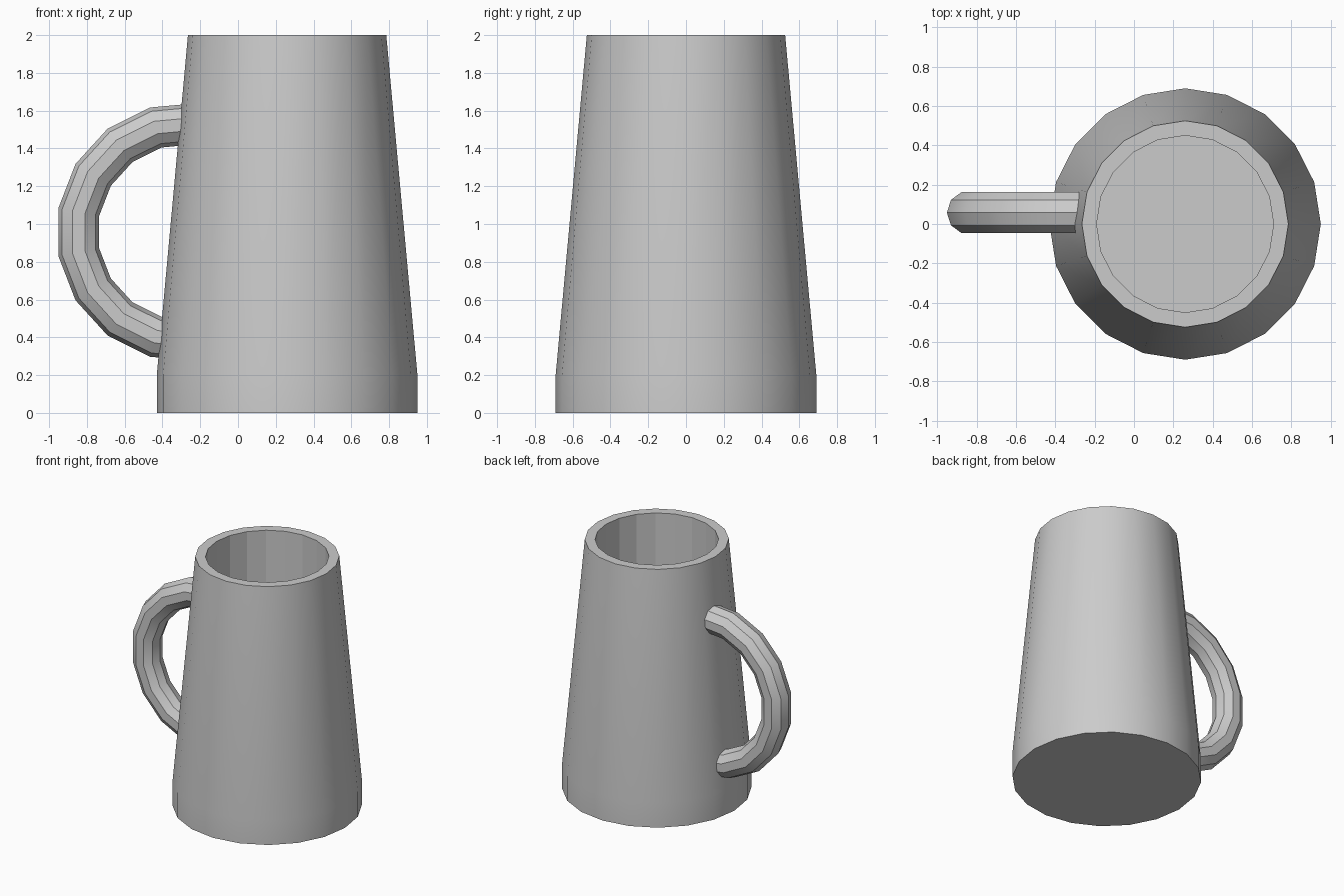
import bpy, bmesh
from math import sin, cos, pi, radians

if "Cube" in bpy.data.objects:
    bpy.data.objects.remove(bpy.data.objects["Cube"])


def loft(bm, rings):
    """Skin a list of closed vertex rings, cap both ends, return faces per band."""
    loops = [[bm.verts.new(p) for p in ring] for ring in rings]
    n = len(loops[0])
    bands = []
    for a, b in zip(loops, loops[1:]):
        bands.append([bm.faces.new((a[i], a[(i + 1) % n], b[(i + 1) % n], b[i]))
                      for i in range(n)])
    bm.faces.new(loops[0][::-1])
    bm.faces.new(loops[-1])
    bmesh.ops.recalc_face_normals(bm, faces=bm.faces[:])
    return bands


def finish(bm, name, location):
    mesh = bpy.data.meshes.new(name)
    bm.to_mesh(mesh)
    bm.free()
    obj = bpy.data.objects.new(name, mesh)
    obj.location = location
    bpy.context.collection.objects.link(obj)
    bpy.ops.object.select_all(action='DESELECT')
    obj.select_set(True)
    bpy.context.view_layer.objects.active = obj
    bpy.ops.object.shade_smooth_by_angle(angle=radians(30))
    return obj


# Mug body: outer wall, rim, straight inner wall and floor
SIDES = 20
profile = [(0.69, 0), (0.69, 0.2), (0.525, 2), (0.45, 2), (0.45, 0.2)]
bm = bmesh.new()
bands = loft(bm, [[(r * cos(2 * pi * i / SIDES), r * sin(2 * pi * i / SIDES), z)
                   for i in range(SIDES)] for r, z in profile])
bm.faces.index_update()
inner = [f.index for f in bands[-1]]
body = finish(bm, "mug_body", (0.26, 0, 0))
for i in inner:  # faceted inner wall
    body.data.polygons[i].use_smooth = False

# Handle: ten-sided tube swept along an arc, ends buried in the wall
MAJOR, MINOR, TUBE_SIDES, STEPS = 0.576, 0.11, 10, 17
rings = []
for k in range(-9, 10, 2):
    a = k * pi / STEPS
    ring = []
    for j in range(TUBE_SIDES):
        t = 2 * pi * j / TUBE_SIDES
        r = MAJOR + MINOR * cos(t)
        ring.append((-r * cos(a), MINOR * sin(t), r * sin(a)))
    rings.append(ring)
bm = bmesh.new()
loft(bm, rings)
finish(bm, "handle", (-0.277, 0.058, 0.957))
